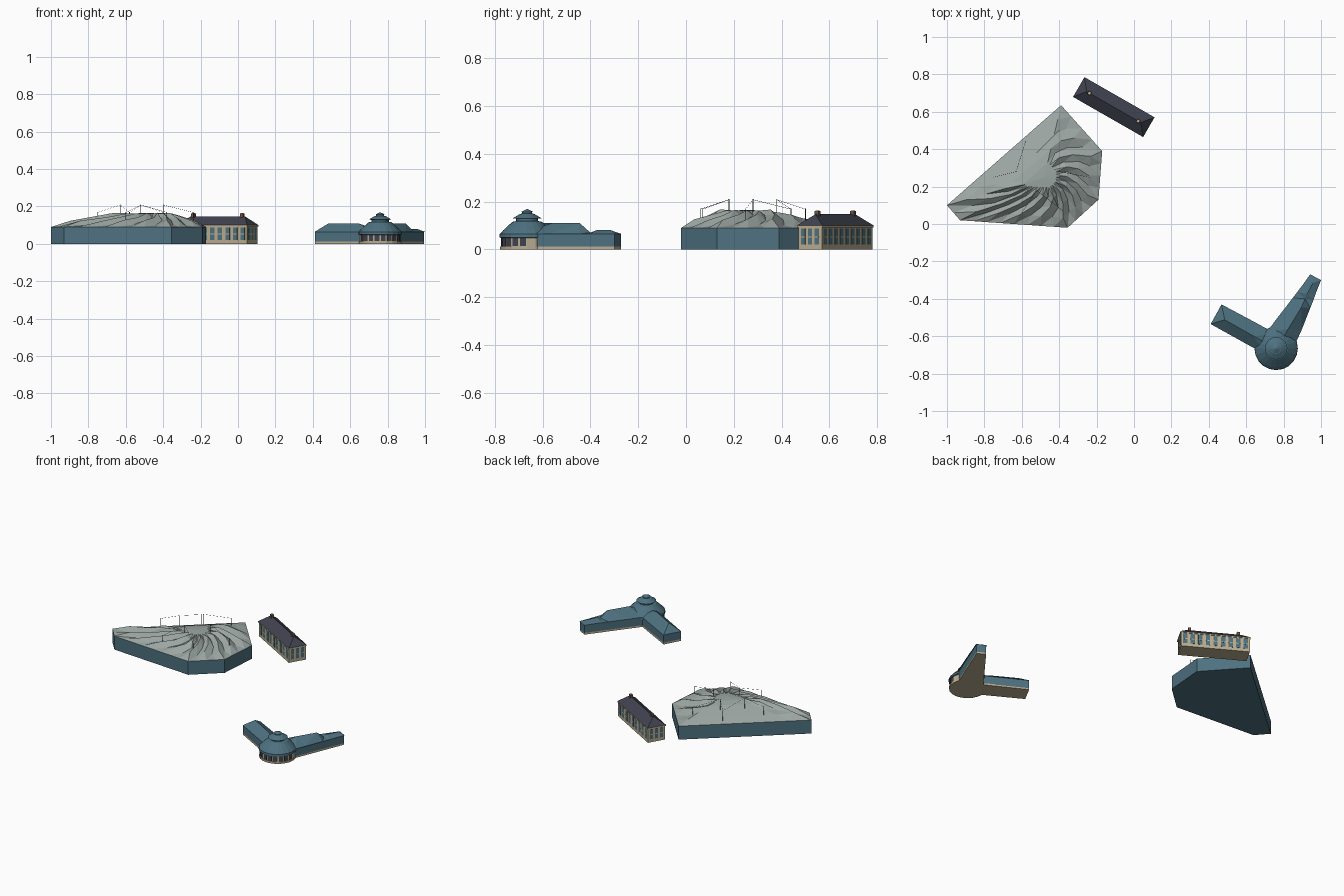
import bpy, bmesh, math, random
from mathutils import Vector, Matrix

if "Cube" in bpy.data.objects:
    bpy.data.objects.remove(bpy.data.objects["Cube"])

random.seed(4)


def mat(name, rgb):
    m = bpy.data.materials.new(name)
    m.diffuse_color = (*rgb, 1)
    m.use_nodes = True
    m.node_tree.nodes["Principled BSDF"].inputs["Base Color"].default_value = m.diffuse_color
    return m


BLUE = mat("teal", (0.075, 0.165, 0.215))
GREY = mat("pale_grey", (0.33, 0.38, 0.36))
BEIGE = mat("beige", (0.50, 0.42, 0.28))
SLATE = mat("slate", (0.05, 0.056, 0.078))
BROWN = mat("brown", (0.16, 0.09, 0.06))
DARK = mat("dark_metal", (0.04, 0.045, 0.05))


def finish(bm, name, m, fix=True):
    if fix:
        bmesh.ops.recalc_face_normals(bm, faces=bm.faces)
    me = bpy.data.meshes.new(name)
    bm.to_mesh(me)
    bm.free()
    me.materials.append(m)
    ob = bpy.data.objects.new(name, me)
    bpy.context.collection.objects.link(ob)
    return ob


def prism(name, pts, z0, z1, m):
    bm = bmesh.new()
    lo = [bm.verts.new((x, y, z0)) for x, y in pts]
    hi = [bm.verts.new((x, y, z1)) for x, y in pts]
    bm.faces.new(lo[::-1])
    bm.faces.new(hi)
    for i in range(len(pts)):
        j = (i + 1) % len(pts)
        bm.faces.new((lo[i], lo[j], hi[j], hi[i]))
    return finish(bm, name, m)


def boxes(name, items, m, frame=Matrix()):
    """items: (centre, size) pairs joined into one object"""
    bm = bmesh.new()
    for c, s in items:
        bmesh.ops.create_cube(bm, size=1, matrix=frame @ Matrix.Translation(c) @ Matrix.Diagonal((*s, 1)))
    return finish(bm, name, m)


def rods(name, segs, r, m):
    bm = bmesh.new()
    for a, b in segs:
        a, b = Vector(a), Vector(b)
        d = b - a
        mx = Matrix.Translation((a + b) / 2) @ d.to_track_quat('Z', 'Y').to_matrix().to_4x4()
        bmesh.ops.create_cone(bm, cap_ends=True, segments=4, radius1=r, radius2=r, depth=d.length, matrix=mx)
    return finish(bm, name, m)


def roof_strip(name, left, ridge, right, m):
    """faceted roof: eave - ridge - eave, closed at both ends"""
    bm = bmesh.new()
    rows = [[bm.verts.new(p) for p in row] for row in (left, ridge, right)]
    for a, b in ((rows[0], rows[1]), (rows[1], rows[2]), (rows[2], rows[0])):
        for i in range(len(a) - 1):
            bm.faces.new((a[i], a[i + 1], b[i + 1], b[i]))
    for k in (0, -1):
        bm.faces.new([r[k] for r in rows])
    bmesh.ops.triangulate(bm, faces=bm.faces)
    return finish(bm, name, m)


def lathe(name, prof, centre, n, m):
    bm = bmesh.new()
    rings = [[bm.verts.new((centre[0] + r * math.cos(2 * math.pi * k / n),
                            centre[1] + r * math.sin(2 * math.pi * k / n), z)) for k in range(n)] for r, z in prof]
    for a, b in zip(rings, rings[1:]):
        for k in range(n):
            bm.faces.new((a[k], a[(k + 1) % n], b[(k + 1) % n], b[k]))
    bm.faces.new(rings[0][::-1])
    bm.faces.new(rings[-1])
    return finish(bm, name, m)


# ---- large hall: walls
hall = [(-0.39, 0.635), (-1.0, 0.10), (-0.93, 0.02), (-0.355, -0.02), (-0.19, 0.13), (-0.17, 0.39)]
prism("hall_walls", hall, 0, 0.09, BLUE)

# ---- large hall: crumpled roof made of shrinking rings
mid = Vector((-0.48, 0.25))
profile = [(1, 0.09), (0.8, 0.113), (0.6, 0.132), (0.4, 0.152), (0.2, 0.162)]
rim = []
for (a, b), n in zip(zip(hall, hall[1:] + hall[:1]), (6, 2, 8, 4, 4, 4)):
    a, b = Vector(a), Vector(b)
    rim += [(a.lerp(b, i / n), n != 6) for i in range(n)]
bm = bmesh.new()
rings = []
for k, (s, z) in enumerate(profile):
    ring = []
    for i, (p, folded) in enumerate(rim):
        q = mid + (p - mid) * s
        dz = 0
        if folded and 0 < k < 4:
            dz = (0.012 if (i + k) % 2 else -0.01) + random.uniform(-0.003, 0.003)
        ring.append(bm.verts.new((q.x, q.y, z + dz)))
    rings.append(ring)
peak = bm.verts.new((mid.x, mid.y, 0.165))
N = len(rim)
for a, b in zip(rings, rings[1:]):
    for i in range(N):
        j = (i + 1) % N
        bm.faces.new((a[i], a[j], b[j]))
        bm.faces.new((a[i], b[j], b[i]))
for i in range(N):
    bm.faces.new((rings[-1][i], rings[-1][(i + 1) % N], peak))
finish(bm, "hall_roof", GREY, False)

# ---- masts and stay cables
tall = [(-0.63, 0.28), (-0.52, 0.38), (-0.52, 0.18), (-0.40, 0.28)]
low = [(-0.75, 0.25), (-0.58, 0.44), (-0.40, 0.50), (-0.60, 0.06), (-0.38, 0.07), (-0.24, 0.25)]
rods("masts", [((x, y, 0.12), (x, y, 0.21)) for x, y in tall]
     + [((x, y, 0.10), (x, y, 0.17)) for x, y in low], 0.0017, DARK)
cables = []
for x, y in tall:
    for u, v in low:
        if math.hypot(x - u, y - v) < 0.21:
            cables.append(((x, y, 0.208), (u, v, 0.168)))
rods("cables", cables, 0.0007, DARK)

# ---- long house with hipped roof
ang = math.radians(-29.8)
F = Matrix.Translation((-0.108, 0.625, 0)) @ Matrix.Rotation(ang, 4, 'Z')
L, W = 0.424, 0.114
boxes("house_walls", [((0, 0, 0.05), (L, W, 0.1))], BEIGE, F)
boxes("house_cornice", [((0, 0, 0.096), (L + 0.008, W + 0.008, 0.008))], BEIGE, F)
panes, sills = [], []
for i in range(9):
    x = (i - 4) * 0.0465
    for s in (-1, 1):
        panes.append(((x, s * W / 2, 0.054), (0.027, 0.003, 0.066)))
        sills.append(((x, s * W / 2, 0.052), (0.027, 0.005, 0.005)))
for y in (-0.033, 0, 0.033):
    for s in (-1, 1):
        panes.append(((s * L / 2, y, 0.054), (0.003, 0.02, 0.066)))
        sills.append(((s * L / 2, y, 0.052), (0.005, 0.02, 0.005)))
boxes("house_windows", panes, BLUE, F)
boxes("house_transoms", sills, BEIGE, F)
a, b, e = L / 2 + 0.004, W / 2 + 0.004, 0.155
roof_strip("house_roof", [F @ Vector((s * a, b, 0.1)) for s in (-1, 1)],
           [F @ Vector((s * (e + 0.012), 0, 0.147)) for s in (-1, 1)],
           [F @ Vector((s * a, -b, 0.1)) for s in (-1, 1)], SLATE)
boxes("chimneys", [((s * 0.15, 0, 0.148), (0.018, 0.018, 0.026)) for s in (-1, 1)], BROWN, F)
boxes("chimney_caps", [((s * 0.15, 0, 0.162), (0.012, 0.012, 0.003)) for s in (-1, 1)], BEIGE, F)

# ---- angled villa: two wings
wing_a = [(0.413, -0.535), (0.70, -0.695), (0.755, -0.585), (0.468, -0.432)]
wing_b = [(0.995, -0.30), (0.943, -0.272), (0.70, -0.59), (0.76, -0.70), (0.865, -0.62)]
for name, w in (("west_wing", wing_a), ("east_wing", wing_b)):
    prism(name + "_plinth", w, 0, 0.012, BEIGE)
    prism(name + "_walls", w, 0.010, 0.064, BLUE)
roof_strip("west_wing_roof",
           [(0.468, -0.430, 0.064), (0.65, -0.527, 0.064), (0.755, -0.585, 0.064)],
           [(0.485, -0.512, 0.11), (0.64, -0.600, 0.11), (0.72, -0.645, 0.085)],
           [(0.410, -0.535, 0.064), (0.595, -0.638, 0.064), (0.70, -0.695, 0.064)], BLUE)
roof_strip("east_wing_roof",
           [(0.942, -0.269, 0.064), (0.90, -0.328, 0.064), (0.873, -0.363, 0.064), (0.85, -0.395, 0.064),
            (0.76, -0.51, 0.064), (0.71, -0.58, 0.064)],
           [(0.957, -0.315, 0.08), (0.925, -0.375, 0.08), (0.915, -0.40, 0.07), (0.895, -0.445, 0.11),
            (0.825, -0.56, 0.11), (0.78, -0.64, 0.085)],
           [(1.0, -0.30, 0.064), (0.972, -0.37, 0.064), (0.96, -0.405, 0.064), (0.942, -0.45, 0.064),
            (0.895, -0.57, 0.064), (0.867, -0.63, 0.064)], BLUE)

# ---- villa rotunda: plinth, drum windows, stacked roof
C = (0.76, -0.665)
lathe("rotunda_plinth", [(0.113, 0), (0.113, 0.012)], C, 20, BEIGE)
lathe("rotunda_wall", [(0.108, 0.01), (0.108, 0.05)], C, 20, BEIGE)
bm = bmesh.new()
for k in range(9):
    t = math.radians(207 + 18 * k)
    mx = (Matrix.Translation((*C, 0.031)) @ Matrix.Rotation(t, 4, 'Z')
          @ Matrix.Translation((0.107, 0, 0)) @ Matrix.Diagonal((0.004, 0.025, 0.034, 1)))
    bmesh.ops.create_cube(bm, size=1, matrix=mx)
finish(bm, "rotunda_windows", SLATE)
lathe("rotunda_roof", [(0.110, 0.048), (0.116, 0.05), (0.115, 0.064), (0.100, 0.08), (0.062, 0.115), (0.046, 0.118),
                       (0.046, 0.128), (0.060, 0.130), (0.030, 0.148), (0.021, 0.150), (0.021, 0.156),
                       (0.025, 0.157), (0.002, 0.168)], C, 20, BLUE)
